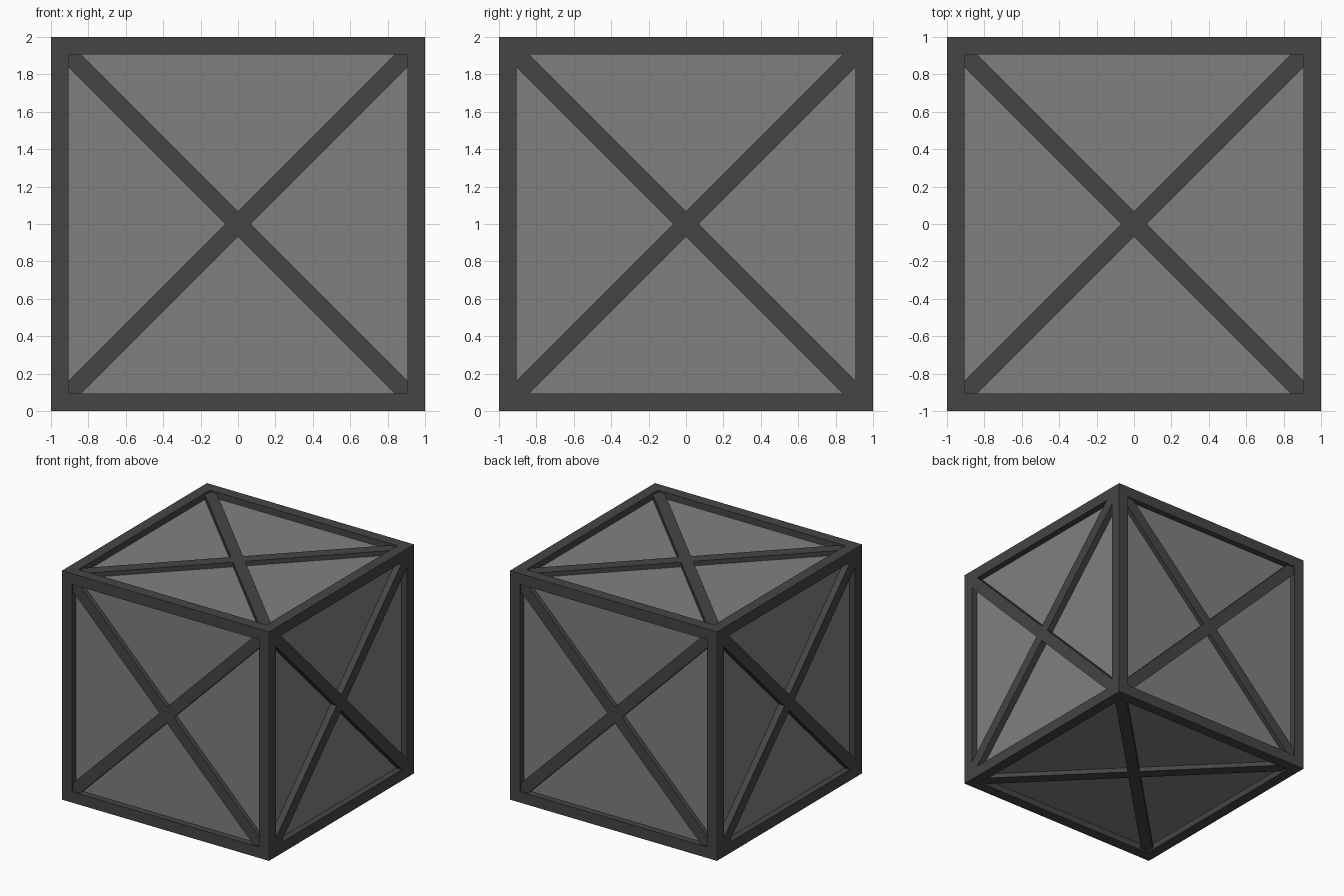
import bpy, bmesh, math
from mathutils import Matrix, Vector

if "Cube" in bpy.data.objects:
    bpy.data.objects.remove(bpy.data.objects["Cube"])

W = 0.095      # frame beam width
A = 1 - W      # half size of each opening
H = 0.069      # half diagonal of the brace crossing
PANEL = 0.055  # depth of the panels below the frame surface
CENTRE = Matrix.Translation((0, 0, 1))


def material(name, v):
    m = bpy.data.materials.new(name)
    m.diffuse_color = (v, v, v, 1)
    m.use_nodes = True
    m.node_tree.nodes["Principled BSDF"].inputs["Base Color"].default_value = m.diffuse_color
    return m


dark = material("dark grey", 0.059)
mid = material("mid grey", 0.216)


def make_object(name, bm, mat):
    bmesh.ops.recalc_face_normals(bm, faces=bm.faces)
    me = bpy.data.meshes.new(name)
    bm.to_mesh(me)
    bm.free()
    me.materials.append(mat)
    ob = bpy.data.objects.new(name, me)
    bpy.context.collection.objects.link(ob)
    return ob


def box(name, centre, size, mat):
    bm = bmesh.new()
    bmesh.ops.create_cube(bm, size=1, matrix=CENTRE @ Matrix.Translation(centre)
                          @ Matrix.Diagonal((*size, 1)))
    return make_object(name, bm, mat)


# Solid inner box whose faces are the recessed panels
s = 2 * (1 - PANEL)
box("panels", (0, 0, 0), (s, s, s), mid)

# Frame: corner posts and the beams between them
m = 1 - W / 2
for a in (-m, m):
    for b in (-m, m):
        box("corner_post", (a, b, 0), (W, W, 2), dark)
        box("beam_x", (0, a, b), (2 * A, W, W), dark)
        box("beam_y", (a, 0, b), (W, 2 * A, W), dark)


# X-shaped brace, one clean outline per face
def brace(name, rotation, recess):
    bm = bmesh.new()
    verts = []
    for k in range(4):
        turn = Matrix.Rotation(k * math.pi / 2, 3, 'Z')
        for x, y in ((H, 0), (A, A - H), (A, A), (A - H, A)):
            verts.append(bm.verts.new(turn @ Vector((x, y, 1 - recess))))
    face = bm.faces.new(verts)
    ext = bmesh.ops.extrude_face_region(bm, geom=[face])
    low = [g for g in ext["geom"] if isinstance(g, bmesh.types.BMVert)]
    bmesh.ops.translate(bm, verts=low, vec=(0, 0, recess - PANEL - 0.005))
    bmesh.ops.transform(bm, matrix=CENTRE @ rotation, verts=bm.verts)
    make_object(name, bm, dark)


q = math.pi / 2
brace("top_brace", Matrix.Identity(4), 0.015)
brace("bottom_brace", Matrix.Rotation(2 * q, 4, 'X'), 0.015)
brace("front_brace", Matrix.Rotation(q, 4, 'X'), 0.015)
brace("back_brace", Matrix.Rotation(-q, 4, 'X'), 0.015)
brace("right_brace", Matrix.Rotation(q, 4, 'Y'), 0.0)
brace("left_brace", Matrix.Rotation(-q, 4, 'Y'), 0.0)
